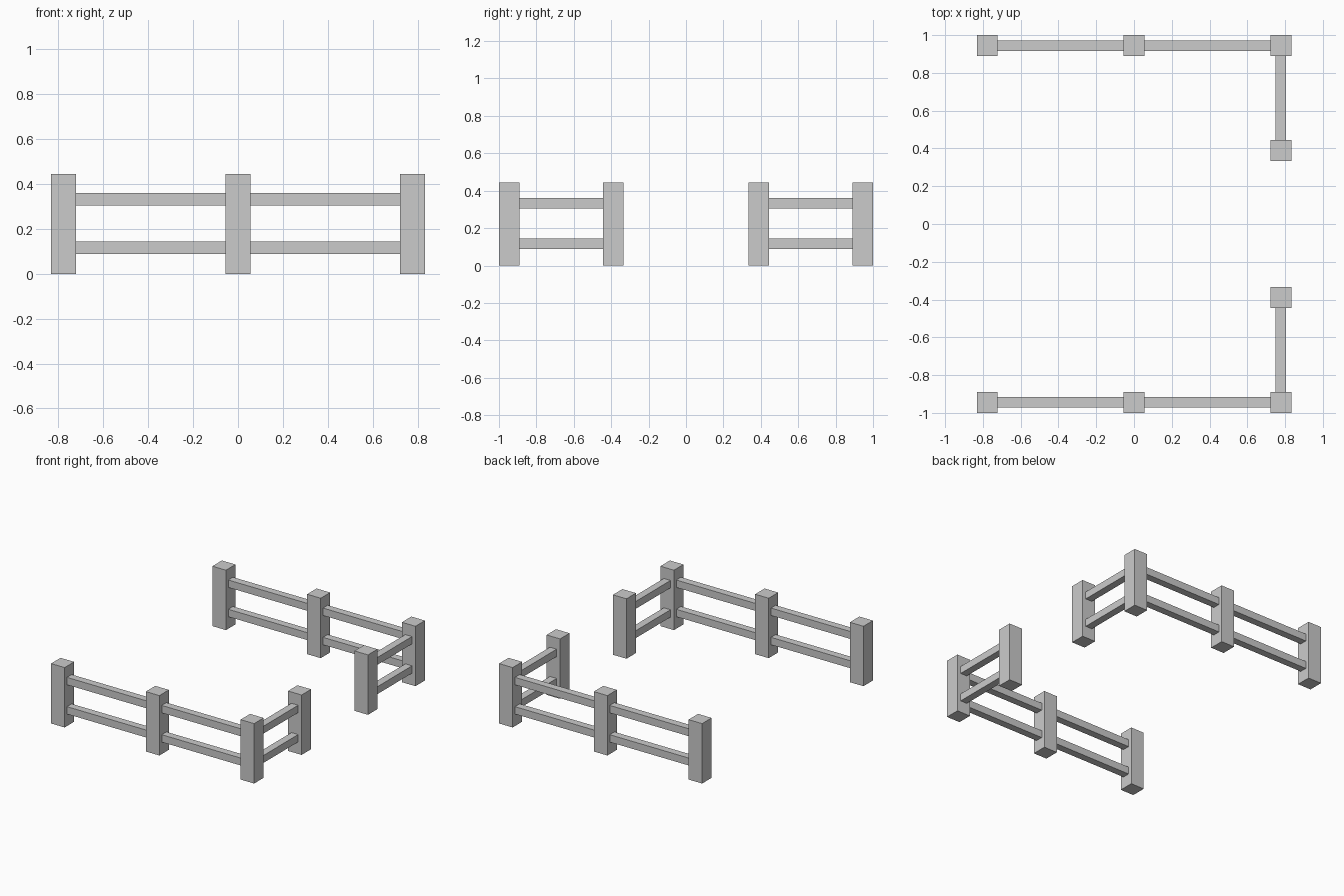
import bpy

if "Cube" in bpy.data.objects:
    bpy.data.objects.remove(bpy.data.objects["Cube"])

POST, HEIGHT, RAIL = 0.111, 0.444, 0.055
X_END, Y_SIDE, Y_GATE = 0.777, 0.9445, 0.389
RAIL_HEIGHTS = (0.116, 0.333)


def box(name, centre, size):
    bpy.ops.mesh.primitive_cube_add(size=1, location=centre)
    obj = bpy.context.object
    obj.name = name
    obj.scale = size
    bpy.ops.object.transform_apply(location=False, rotation=False, scale=True)
    return obj


for side, s in (("front", -1), ("back", 1)):
    # Posts: three along the side, one beside the gateway
    for label, x, y in (("left", -X_END, Y_SIDE), ("middle", 0, Y_SIDE),
                        ("corner", X_END, Y_SIDE), ("gate", X_END, Y_GATE)):
        box(f"{side}_{label}_post", (x, s * y, HEIGHT / 2), (POST, POST, HEIGHT))

    # Rails: fitted between the post faces at two heights
    for level, z in zip(("lower", "upper"), RAIL_HEIGHTS):
        for label, x in (("left", -X_END / 2), ("right", X_END / 2)):
            box(f"{side}_{label}_{level}_rail", (x, s * Y_SIDE, z),
                (X_END - POST, RAIL, RAIL))
        box(f"{side}_gate_{level}_rail", (X_END, s * (Y_SIDE + Y_GATE) / 2, z),
            (RAIL, Y_SIDE - Y_GATE - POST, RAIL))
